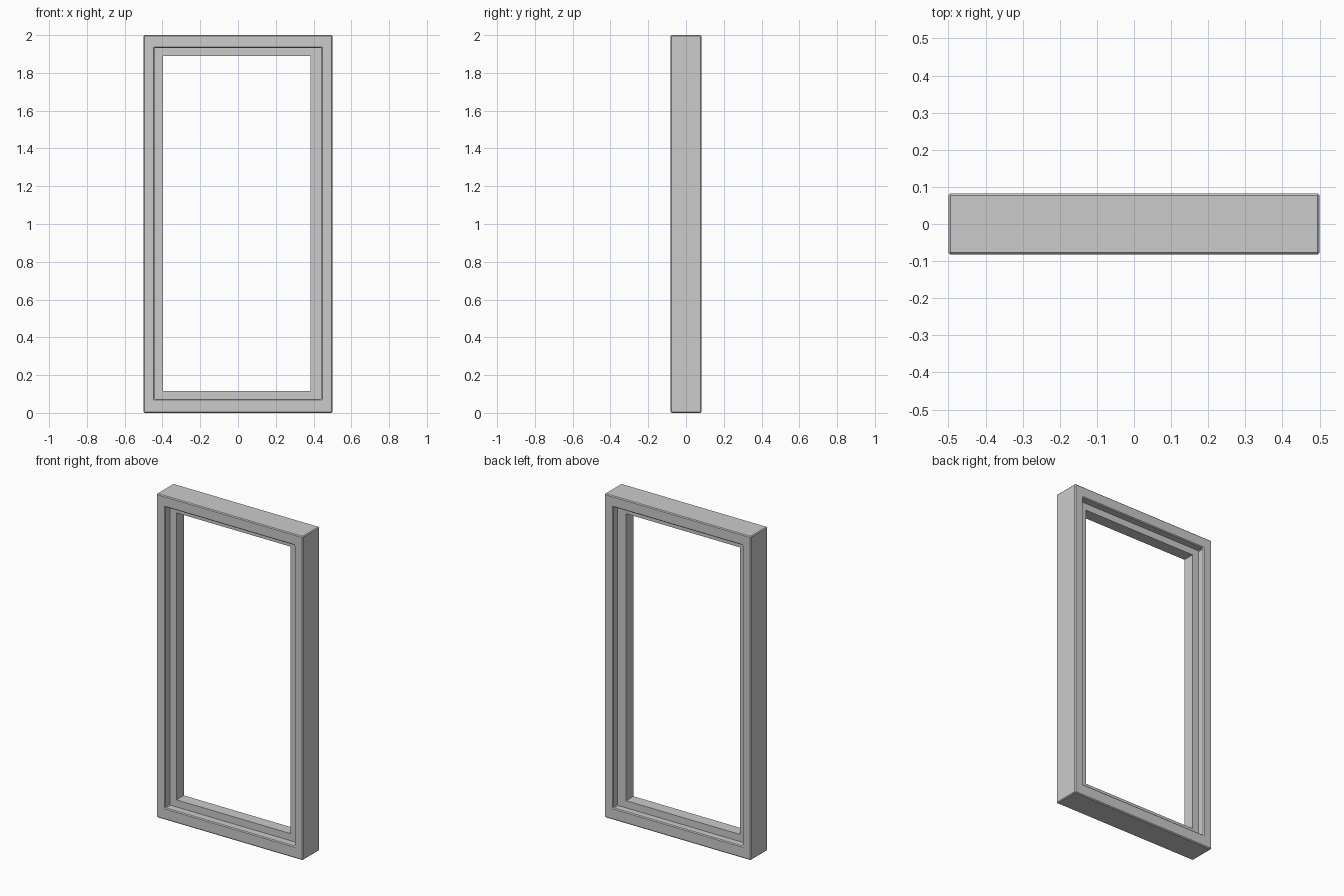
import bpy, bmesh

if "Cube" in bpy.data.objects:
    bpy.data.objects.remove(bpy.data.objects["Cube"])


def rect_frame(name, outer, inner, y0, y1, bevel=0.0):
    """Rectangular ring in the xz plane; outer/inner are (x0, x1, z0, z1)."""
    bm = bmesh.new()
    rings = []
    for (x0, x1, z0, z1) in (outer, inner):
        for y in (y0, y1):
            rings.append([bm.verts.new((x, y, z)) for x, z in
                          ((x0, z0), (x1, z0), (x1, z1), (x0, z1))])
    out_f, out_b, in_f, in_b = rings
    # Walk round the section: front, opening, back, outside
    for a, b in ((out_f, in_f), (in_f, in_b), (in_b, out_b), (out_b, out_f)):
        for i in range(4):
            j = (i + 1) % 4
            bm.faces.new((a[i], a[j], b[j], b[i]))
    bmesh.ops.recalc_face_normals(bm, faces=bm.faces)
    mesh = bpy.data.meshes.new(name)
    bm.to_mesh(mesh)
    bm.free()
    ob = bpy.data.objects.new(name, mesh)
    bpy.context.collection.objects.link(ob)
    if bevel:
        mod = ob.modifiers.new("edge_chamfer", 'BEVEL')
        mod.width = bevel
        mod.segments = 1
        mod.limit_method = 'ANGLE'
    return ob


# Outer casing with small chamfers on its edges
opening = (-0.442, 0.442, 0.073, 1.932)
rect_frame("outer_frame", (-0.5, 0.5, 0.0, 2.0), opening, -0.082, 0.082, bevel=0.005)

# Thinner sash recessed from both faces, its opening slightly off centre
rect_frame("inner_sash", opening, (-0.397, 0.383, 0.117, 1.89), -0.034, 0.038)
